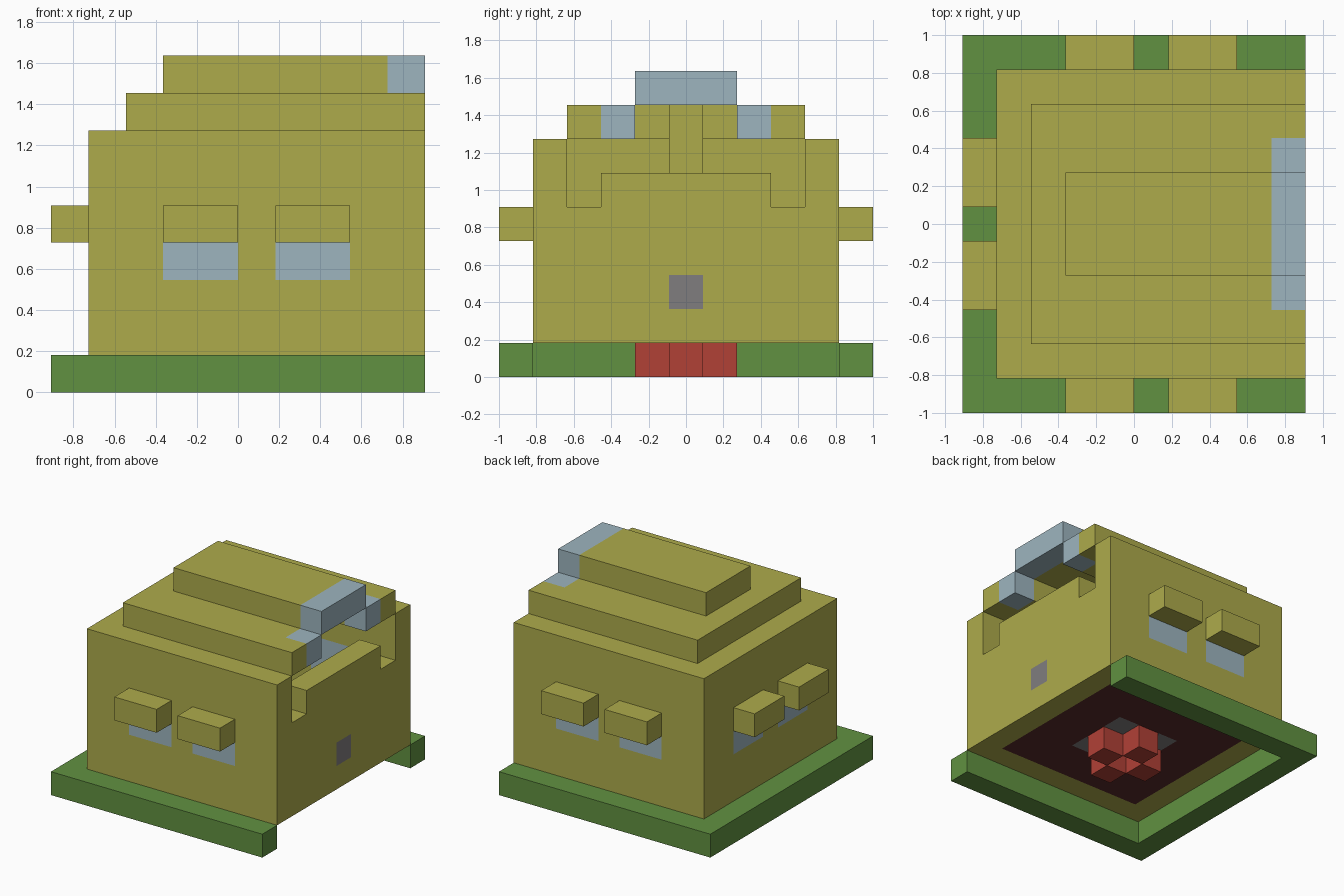
import bpy
import bmesh
from itertools import product
from mathutils import Vector

U = 2 / 11                       # edge length of one block
ORIGIN = Vector((-5, -5.5, 0))   # grid corner, in blocks

old = bpy.data.objects.get("Cube")
if old:
    bpy.data.objects.remove(old, do_unlink=True)


def linear(v):
    v /= 255
    return v / 12.92 if v <= 0.04045 else ((v + 0.055) / 1.055) ** 2.4


def material(name, r, g, b):
    m = bpy.data.materials.new(name)
    m.use_nodes = True
    color = (linear(r), linear(g), linear(b), 1)
    m.diffuse_color = color
    m.node_tree.nodes["Principled BSDF"].inputs["Base Color"].default_value = color
    return m


olive = material("olive", 174, 171, 75)
green = material("grass_green", 97, 145, 65)
glass = material("pale_blue", 157, 181, 191)
red = material("red", 177, 65, 54)
grey = material("grey", 128, 125, 126)
maroon = material("dark_maroon", 88, 42, 42)

cells = {}   # block position -> part name
parts = {}   # part name -> material


def fill(part, mat, xs, ys, zs):
    parts[part] = mat
    for c in product(range(*xs), range(*ys), range(*zs)):
        cells[c] = part


def carve(xs, ys, zs):
    for c in product(range(*xs), range(*ys), range(*zs)):
        cells.pop(c, None)


# Lawn: a strip around three sides
fill("lawn", green, (0, 10), (0, 11), (0, 1))
carve((1, 10), (1, 10), (0, 1))

# Hollow walls and stepped roof
fill("walls", olive, (1, 10), (1, 10), (1, 7))
carve((2, 9), (2, 9), (2, 7))
fill("lower_roof", olive, (2, 10), (2, 9), (7, 8))
carve((3, 10), (4, 7), (7, 8))
fill("upper_roof", olive, (3, 10), (4, 7), (8, 9))

# Opening in the end wall, with a raised sill
carve((9, 10), (2, 9), (5, 7))
fill("sill", olive, (9, 10), (3, 8), (5, 6))
fill("inner_post", olive, (3, 4), (5, 6), (2, 8))

# Pale arch over the opening
for y in (3, 7):
    fill("arch", glass, (9, 10), (y, y + 1), (7, 8))
fill("arch", glass, (9, 10), (4, 7), (8, 9))

# Floor and grey hearth
fill("floor", maroon, (2, 9), (2, 9), (1, 2))
fill("hearth", grey, (4, 7), (4, 7), (1, 2))
fill("wall_plate", grey, (9, 10), (5, 6), (2, 3))

# Four red blocks under the hearth
for x, y in ((4, 5), (6, 5), (5, 4), (5, 6)):
    fill("red_blocks", red, (x, x + 1), (y, y + 1), (0, 1))

# Windows with awnings over their upper halves
for i in (3, 6):
    span = (i, i + 2)
    for side, wall, out in (("front", 1, 0), ("back", 9, 10)):
        fill(side + "_windows", glass, span, (wall, wall + 1), (3, 5))
        fill(side + "_awnings", olive, span, (out, out + 1), (4, 5))
    fill("end_windows", glass, (1, 2), span, (3, 5))
    fill("end_awnings", olive, (0, 1), span, (4, 5))


def build(part, mat):
    """Make a mesh from the exposed block faces of one part."""
    bm = bmesh.new()
    for c in [c for c, p in cells.items() if p == part]:
        center = Vector(c) + Vector((0.5, 0.5, 0.5)) + ORIGIN
        for axis, sign in product(range(3), (-1, 1)):
            n = Vector((0, 0, 0))
            n[axis] = sign
            if tuple(int(a + b) for a, b in zip(c, n)) in cells:
                continue
            u = Vector((n.y, n.z, n.x))
            v = n.cross(u)
            corners = (-u - v, u - v, u + v, v - u)
            bm.faces.new([bm.verts.new((center + (n + k) / 2) * U) for k in corners])
    bmesh.ops.remove_doubles(bm, verts=bm.verts, dist=U / 100)
    mesh = bpy.data.meshes.new(part)
    bm.to_mesh(mesh)
    bm.free()
    mesh.materials.append(mat)
    bpy.context.collection.objects.link(bpy.data.objects.new(part, mesh))


for part, mat in parts.items():
    build(part, mat)
